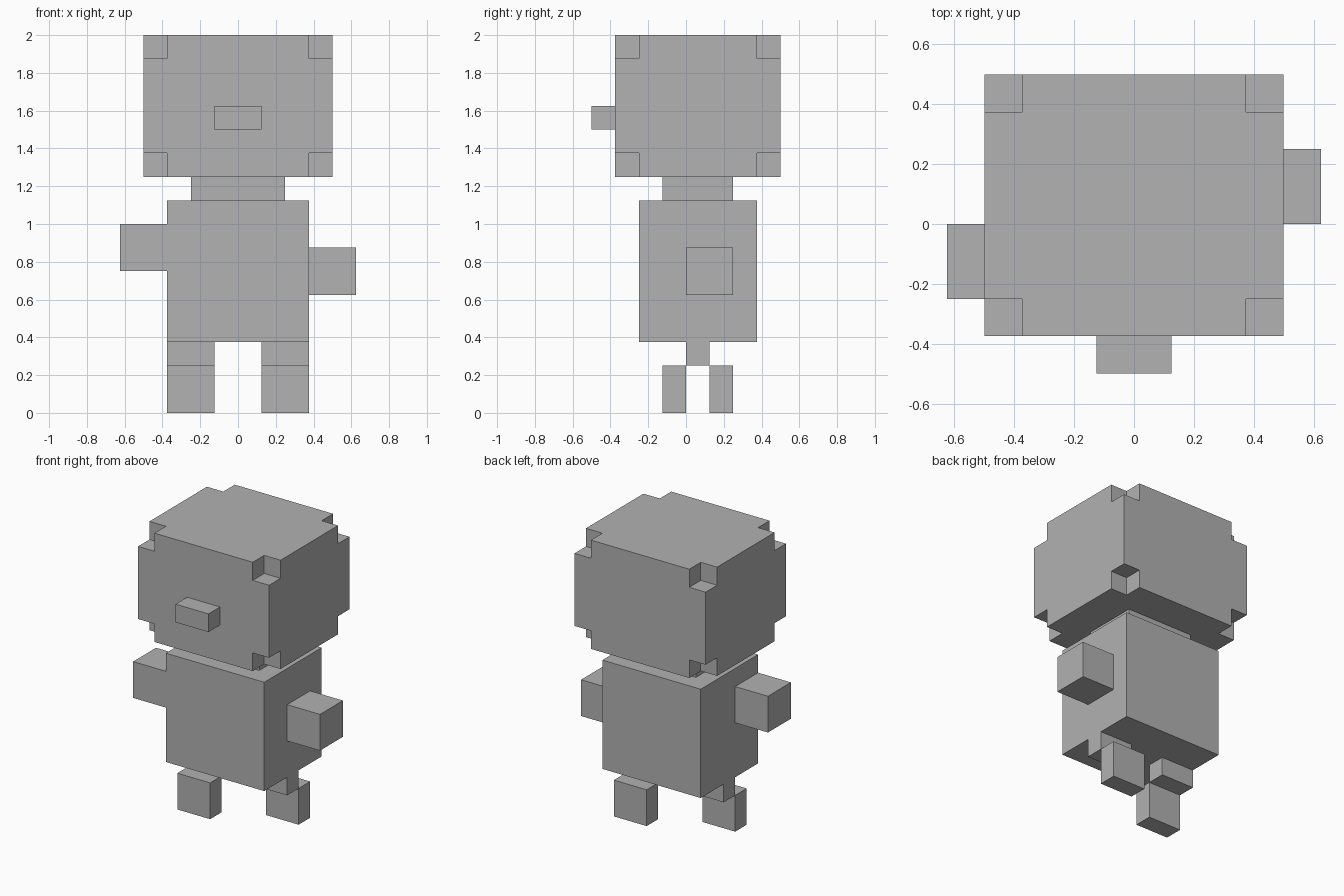
import bpy
import bmesh
from itertools import product
from mathutils import Vector

U = 0.125  # one block of the grid

default = bpy.data.objects.get("Cube")
if default:
    bpy.data.objects.remove(default, do_unlink=True)

grey = bpy.data.materials.new("plain grey")
grey.use_nodes = True
colour = (0.445, 0.445, 0.445, 1)
grey.diffuse_color = colour
grey.node_tree.nodes["Principled BSDF"].inputs["Base Color"].default_value = colour


def finish(name, bm):
    bmesh.ops.recalc_face_normals(bm, faces=bm.faces)
    mesh = bpy.data.meshes.new(name)
    bm.to_mesh(mesh)
    bm.free()
    mesh.materials.append(grey)
    obj = bpy.data.objects.new(name, mesh)
    bpy.context.collection.objects.link(obj)
    return obj


def box(name, low, high):
    """Box between two corners given in blocks."""
    low, high = Vector(low) * U, Vector(high) * U
    bm = bmesh.new()
    bmesh.ops.create_cube(bm, size=1)
    for v in bm.verts:
        v.co = (low + high) / 2 + v.co * (high - low)
    return finish(name, bm)


def notched_box(name, low, high):
    """Box with one block missing from each of its eight corners."""
    cuts = [(a, a + 1, b - 1, b) for a, b in zip(low, high)]

    def filled(cell):
        inside = all(0 <= c <= 2 for c in cell)
        return inside and any(c == 1 for c in cell)

    bm = bmesh.new()
    for cell in filter(filled, product(range(3), repeat=3)):
        for axis, side in product(range(3), (0, 1)):
            beyond = list(cell)
            beyond[axis] += 2 * side - 1
            if filled(beyond):
                continue
            # Outer wall of this cell
            corners = []
            for p, q in ((0, 0), (1, 0), (1, 1), (0, 1)):
                at = list(cell)
                at[axis] += side
                at[(axis + 1) % 3] += p
                at[(axis + 2) % 3] += q
                corners.append(bm.verts.new([cuts[i][at[i]] * U for i in range(3)]))
            bm.faces.new(corners)
    bmesh.ops.remove_doubles(bm, verts=bm.verts, dist=0.001)
    bmesh.ops.recalc_face_normals(bm, faces=bm.faces)
    bmesh.ops.dissolve_limit(bm, angle_limit=0.01, verts=bm.verts, edges=bm.edges)
    return finish(name, bm)


# Head, nose, neck and body
notched_box("head", (-4, -3, 10), (4, 4, 16))
box("nose", (-1, -4, 12), (1, -3, 13))
box("neck", (-2, -1, 9), (2, 2, 10))
box("body", (-3, -2, 3), (3, 3, 9))

# Arms, swung in opposite directions
box("right_arm", (-5, -2, 6), (-3, 0, 8))
box("left_arm", (3, 0, 5), (5, 2, 7))

# Legs, with one foot stepping forward and the other back
for side, x, foot_y in (("right", -3, -1), ("left", 1, 1)):
    box(side + "_leg", (x, 0, 2), (x + 2, 1, 3))
    box(side + "_foot", (x, foot_y, 0), (x + 2, foot_y + 1, 2))
